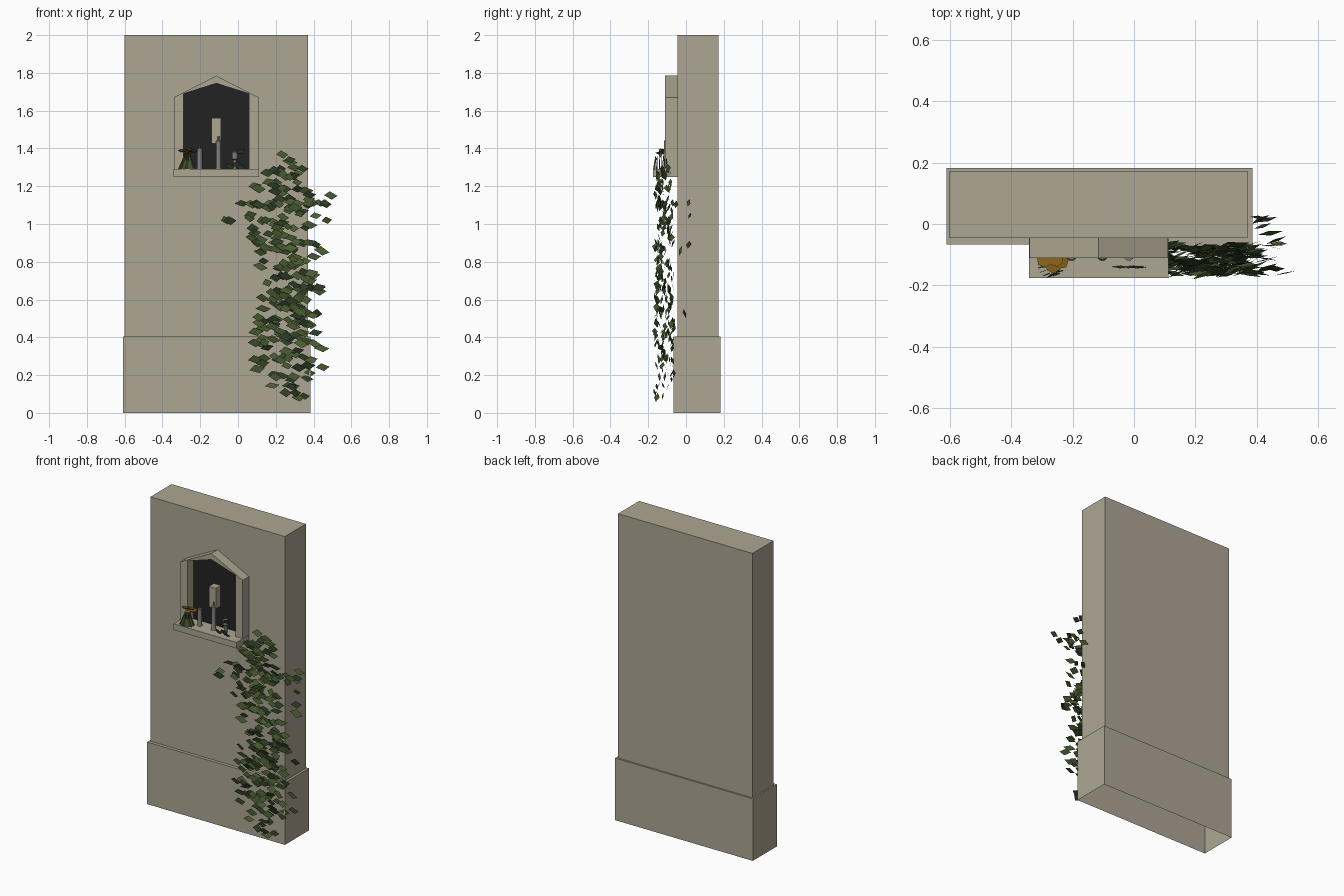
import bpy, bmesh, math, random
from mathutils import Matrix, Vector, Euler

random.seed(7)
old = bpy.data.objects.get("Cube")
if old:
    bpy.data.objects.remove(old)


def material(name, rgb):
    m = bpy.data.materials.new(name)
    m.use_nodes = True
    m.diffuse_color = (*rgb, 1)
    m.node_tree.nodes["Principled BSDF"].inputs["Base Color"].default_value = (*rgb, 1)
    return m


STONE = material("warm stone", (0.42, 0.38, 0.29))
DARK = material("niche black", (0.016, 0.016, 0.016))
GREY = material("pewter grey", (0.22, 0.21, 0.19))
GOLD = material("flower gold", (0.24, 0.12, 0.008))
GREEN = material("leaf green", (0.065, 0.105, 0.03))
DEEP = material("deep leaf green", (0.026, 0.045, 0.018))


def finish(name, bm, *mats):
    me = bpy.data.meshes.new(name)
    bm.to_mesh(me)
    bm.free()
    for m in mats:
        me.materials.append(m)
    ob = bpy.data.objects.new(name, me)
    bpy.context.collection.objects.link(ob)
    return ob


def box(name, x, y, z, mat, open_bottom=False):
    bm = bmesh.new()
    size = (x[1] - x[0], y[1] - y[0], z[1] - z[0])
    mid = Vector((sum(x) / 2, sum(y) / 2, sum(z) / 2))
    bmesh.ops.create_cube(bm, size=1, matrix=Matrix.Translation(mid) @ Matrix.Diagonal((*size, 1)))
    if open_bottom:
        low = [f for f in bm.faces if f.normal.z < -0.9]
        bmesh.ops.delete(bm, geom=low, context='FACES')
    return finish(name, bm, mat)


def extrude_profile(name, points, y0, y1, mat):
    """Outline in x and z, extruded from y0 to y1."""
    bm = bmesh.new()
    face = bm.faces.new([bm.verts.new((px, y0, pz)) for px, pz in points])
    out = bmesh.ops.extrude_face_region(bm, geom=[face])
    moved = [v for v in out["geom"] if isinstance(v, bmesh.types.BMVert)]
    bmesh.ops.translate(bm, verts=moved, vec=(0, y1 - y0, 0))
    bmesh.ops.recalc_face_normals(bm, faces=bm.faces)
    return finish(name, bm, mat)


def turned(name, x, y, profile, mat, sides=10):
    """Round part from (radius, height) pairs."""
    bm = bmesh.new()
    rings = [[bm.verts.new((x + r * math.cos(a), y + r * math.sin(a), z))
              for a in (2 * math.pi * i / sides for i in range(sides))] for r, z in profile]
    for low, high in zip(rings, rings[1:]):
        for i in range(sides):
            j = (i + 1) % sides
            bm.faces.new((low[i], low[j], high[j], high[i]))
    bm.faces.new(rings[-1])
    bm.faces.new(rings[0][::-1])
    ob = finish(name, bm, mat)
    for p in ob.data.polygons:
        p.use_smooth = len(p.vertices) == 4
    ob.data.set_sharp_from_angle(angle=math.radians(40))


def add_leaf(bm, pos, length, height, rot, index):
    """One flat four-sided leaf."""
    shape = ((-0.5, -0.1), (-0.12, 0.5), (0.5, 0.1), (0.12, -0.5))
    turn = Euler(rot).to_matrix()
    face = bm.faces.new([bm.verts.new(Vector(pos) + turn @ Vector((u * length, 0, v * height)))
                         for u, v in reversed(shape)])
    face.normal_update()
    face.material_index = index


# Wall and plinth, both hollow underneath
box("wall", (-0.60, 0.37), (-0.045, 0.172), (0.40, 2.0), STONE, True)
plinth = box("plinth", (-0.61, 0.385), (-0.066, 0.182), (0, 0.405), STONE, True)

# Niche: shelf, gabled surround and black back panel
MID = -0.115
box("shelf", (MID - 0.227, MID + 0.227), (-0.175, -0.045), (1.25, 1.29), STONE)
half = [(0.225, 1.29), (0.225, 1.67), (0, 1.785)]
inner = [(0, 1.745), (0.173, 1.69), (0.173, 1.29)]
for side, name in ((-1, "niche_surround_right"), (1, "niche_surround_left")):
    extrude_profile(name, [(MID + side * px, pz) for px, pz in half + inner], -0.11, -0.045, STONE)
panel = [(0.173, 1.29), (0.173, 1.69)]
extrude_profile("niche_back", [(MID - px, pz) for px, pz in panel] + [(MID, 1.745)]
                + [(MID + px, pz) for px, pz in reversed(panel)], -0.05, -0.044, DARK)
box("niche_block", (-0.14, -0.09), (-0.10, -0.05), (1.425, 1.56), STONE)

# Offerings on the shelf
turned("tall_candle", -0.103, -0.104, [(0.016, 1.29), (0.013, 1.30), (0.013, 1.44), (0.005, 1.445), (0.004, 1.467)], GREY)
turned("short_candle", -0.203, -0.104, [(0.016, 1.29), (0.014, 1.30), (0.014, 1.40), (0.005, 1.402), (0.004, 1.418)], GREY)
turned("small_cup", -0.017, -0.104, [(0.010, 1.29), (0.010, 1.34), (0.016, 1.345), (0.016, 1.38), (0.005, 1.382), (0.004, 1.398)], GREY)

# Flower bunch: leaning blades under a cluster of flat gold blooms
bm = bmesh.new()
for i in range(12):
    a = 2 * math.pi * i / 12
    foot = Vector((-0.27 + 0.035 * math.cos(a), -0.14 + 0.03 * math.sin(a), 1.291))
    tip = Vector((-0.268 + 0.012 * math.cos(a), -0.14 + 0.02 * math.sin(a), 1.375))
    across = Vector((0.012, 0.004, 0))
    f = bm.faces.new([bm.verts.new(p) for p in (foot - across, foot + across, tip)])
    f.material_index = i % 2
finish("flower_stems", bm, GREEN, DEEP)

bm = bmesh.new()
for dx, dy, dz in ((-0.03, 0.012, 0.012), (0, -0.006, 0), (0.025, 0.008, 0.008), (0.008, 0.014, 0.016)):
    place = Matrix.Translation((-0.262 + dx, -0.13 + dy, 1.375 + dz))
    tilt = Euler((random.uniform(-0.2, 0.2), random.uniform(-0.2, 0.2), dx * 30)).to_matrix().to_4x4()
    bmesh.ops.create_cone(bm, cap_ends=True, segments=6, radius1=0.016, radius2=0.025,
                          depth=0.008, matrix=place @ tilt)
finish("flower_blooms", bm, GOLD)

# Small sprig beside the cup
bm = bmesh.new()
for x, z, lean in ((-0.045, 1.305, 0.3), (-0.01, 1.315, -0.3), (0.015, 1.30, 0.2), (0.015, 1.385, -0.4)):
    add_leaf(bm, (x, -0.14, z), 0.05, 0.03, (0.3, lean, 0), 1)
finish("shelf_sprig", bm, GREEN, DEEP)

# Ivy: rows of height, left reach, right reach, leaf count
rows = [(1.33, 0.20, 0.34, 5), (1.24, 0.06, 0.42, 18), (1.14, 0.02, 0.52, 24),
        (1.05, -0.12, 0.54, 24), (0.93, 0.02, 0.44, 25), (0.82, 0.06, 0.46, 25),
        (0.70, 0.10, 0.50, 25), (0.58, 0.09, 0.50, 28), (0.46, 0.05, 0.54, 30),
        (0.34, 0.0, 0.52, 25), (0.24, 0.02, 0.46, 18), (0.13, 0.13, 0.42, 9)]
bm = bmesh.new()
for z, left, right, count in rows:
    for _ in range(count):
        x = random.triangular(left, right, 0.27)
        back = 0.02 if x > 0.41 else -0.065
        pos = (x, random.uniform(-0.165, back), z + random.uniform(-0.06, 0.06))
        rot = (random.uniform(-0.5, 0.4), random.uniform(-0.1, 0.3), random.uniform(-0.25, 0.5))
        add_leaf(bm, pos, random.uniform(0.055, 0.085), random.uniform(0.035, 0.05), rot,
                 random.choice((0, 0, 1)))
finish("ivy_leaves", bm, GREEN, DEEP)
